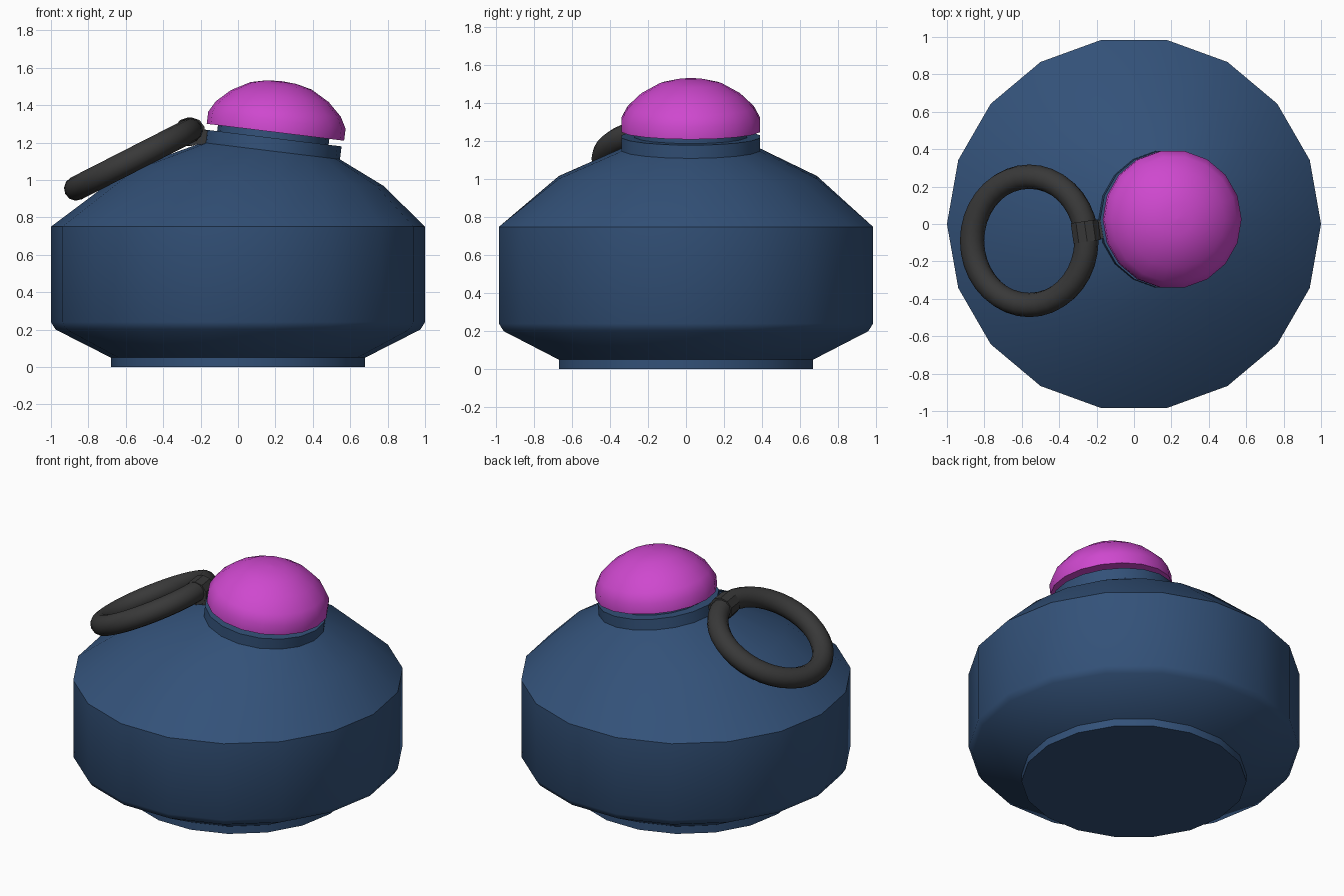
import bpy, bmesh, math
from mathutils import Matrix, Vector

if "Cube" in bpy.data.objects:
    bpy.data.objects.remove(bpy.data.objects["Cube"])

SIDES = 18
TILT = math.radians(7)


def material(name, rgb):
    m = bpy.data.materials.new(name)
    m.diffuse_color = (*rgb, 1)
    m.use_nodes = True
    m.node_tree.nodes["Principled BSDF"].inputs["Base Color"].default_value = m.diffuse_color
    return m


BLUE = material("blue_glaze", (0.033, 0.083, 0.19))
PINK = material("magenta_cap", (0.62, 0.065, 0.62))
DARK = material("dark_metal", (0.04, 0.04, 0.04))


def finish(bm, name, mat):
    bmesh.ops.recalc_face_normals(bm, faces=bm.faces)
    me = bpy.data.meshes.new(name)
    bm.to_mesh(me)
    bm.free()
    ob = bpy.data.objects.new(name, me)
    bpy.context.collection.objects.link(ob)
    me.materials.append(mat)
    bpy.ops.object.select_all(action='DESELECT')
    ob.select_set(True)
    bpy.context.view_layer.objects.active = ob
    bpy.ops.object.shade_smooth_by_angle(angle=math.radians(32))
    return ob


def loft(name, rings, mat):
    """Skin rings of (centre, radius, tilt towards +x); close both ends."""
    bm = bmesh.new()
    loops = []
    for centre, r, tilt in rings:
        rot = Matrix.Rotation(tilt, 3, 'Y')
        loops.append([bm.verts.new(Vector(centre) + rot @ Vector(
            (r * math.cos(a), r * math.sin(a), 0)))
            for a in (math.tau * i / SIDES for i in range(SIDES))])
    for lo, hi in zip(loops, loops[1:]):
        for i in range(SIDES):
            j = (i + 1) % SIDES
            bm.faces.new((lo[i], lo[j], hi[j], hi[i]))
    bm.faces.new(loops[0][::-1])
    bm.faces.new(loops[-1])
    return finish(bm, name, mat)


def along(base, profile):
    """Rings of (radius, height) stacked on the tilted neck axis."""
    axis = Matrix.Rotation(TILT, 3, 'Y') @ Vector((0, 0, 1))
    return [(Vector(base) + axis * h, r, TILT) for r, h in profile]


# flask body: foot, belly, shoulder leaning into the tilted neck
body = [((0, 0, z), r, 0) for r, z in
        ((0.68, 0), (0.68, 0.05), (0.975, 0.20), (1, 0.24), (1, 0.75))]
body.append(((0.09, 0.01, 1.01), 0.69, math.radians(3.5)))
body += along((0.178, 0.025, 1.155), ((0.37, 0), (0.37, 0.07), (0.30, 0.07), (0.30, 0.12)))
loft("flask_body", body, BLUE)

# domed cap
loft("cap", along((0.2, 0.025, 1.255), (
    (0.37, 0), (0.37, 0.065), (0.337, 0.125), (0.263, 0.195),
    (0.165, 0.25), (0.08, 0.27), (0.004, 0.275))), PINK)

# carrying ring
bpy.ops.mesh.primitive_torus_add(
    location=(-0.56, -0.09, 1.11), rotation=(0, math.radians(-27), 0),
    major_radius=0.343, minor_radius=0.065, major_segments=36, minor_segments=12)
ring = bpy.context.object
ring.name = "carry_ring"
ring.data.materials.append(DARK)
bpy.ops.object.shade_smooth_by_angle(angle=math.radians(40))

# clasp: collar around the ring plus a tab reaching the neck
bm = bmesh.new()
turn = Matrix.Translation((-0.258, -0.04, 1.258)) @ Matrix.Rotation(math.radians(8), 4, 'Z')
bmesh.ops.create_cone(bm, cap_ends=True, segments=10, radius1=0.077, radius2=0.077,
                      depth=0.11, matrix=turn @ Matrix.Rotation(math.pi / 2, 4, 'X'))
bmesh.ops.create_cube(bm, size=1, matrix=turn @ Matrix.Translation((0.06, 0, -0.03))
                      @ Matrix.Rotation(math.radians(7), 4, 'Y')
                      @ Matrix.Diagonal((0.10, 0.10, 0.08, 1)))
finish(bm, "ring_clasp", DARK)
